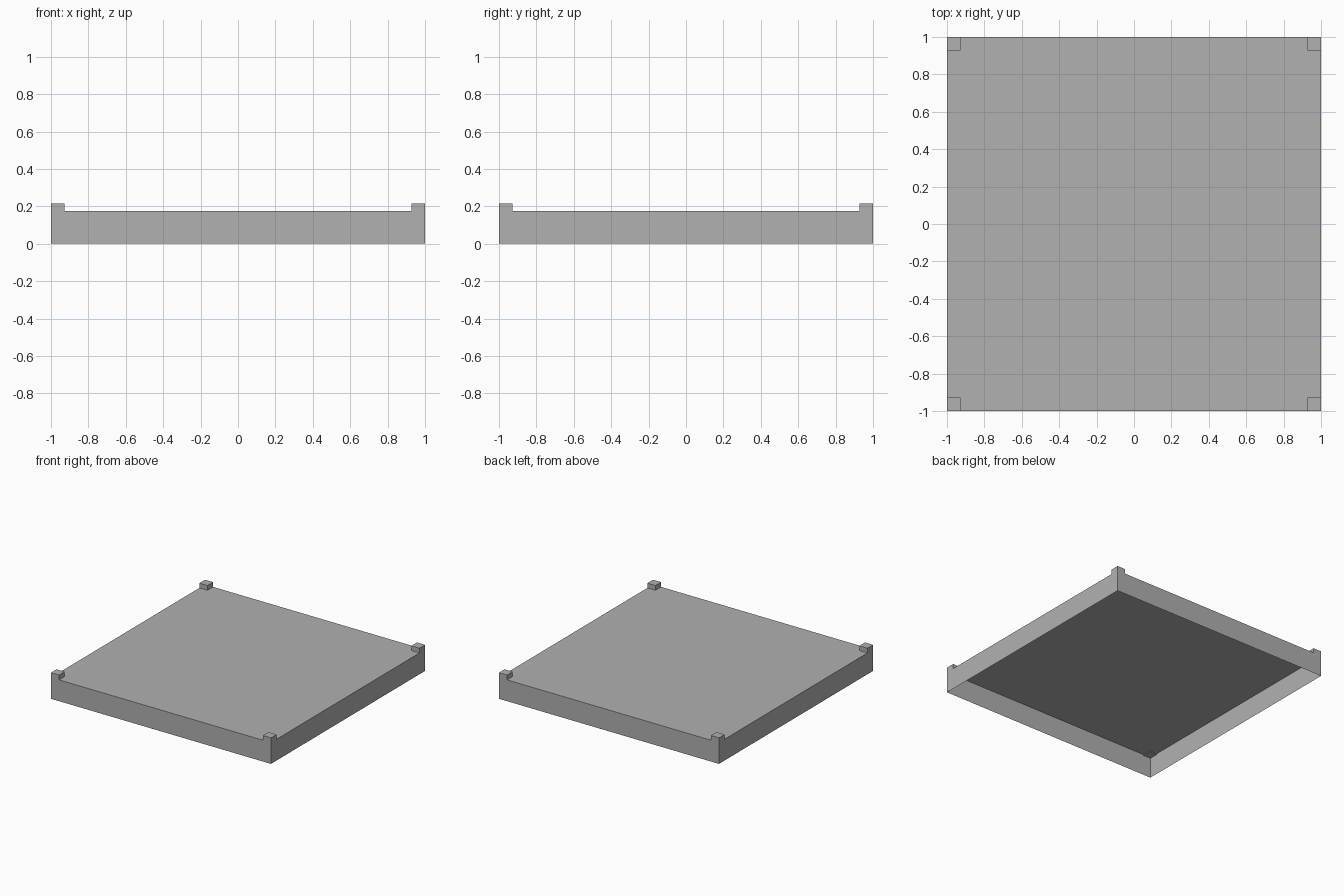
import bpy, bmesh
from mathutils import Matrix, Vector

if "Cube" in bpy.data.objects:
    bpy.data.objects.remove(bpy.data.objects["Cube"])

TOP = 0.175        # height of the flat deck
POST_BASE = 0.168  # blocks sink slightly into the deck
POST_TOP = 0.214   # height of the corner blocks
POST = 0.073       # width of the corner blocks

grey = bpy.data.materials.new("mid_grey")
grey.diffuse_color = (0.44, 0.44, 0.44, 1)
grey.use_nodes = True
grey.node_tree.nodes["Principled BSDF"].inputs["Base Color"].default_value = grey.diffuse_color


def box(name, center, size, open_bottom=False):
    """Box, optionally thin-walled with no bottom face."""
    bm = bmesh.new()
    mat = Matrix.Translation(Vector(center)) @ Matrix.Diagonal((*size, 1))
    bmesh.ops.create_cube(bm, size=1, matrix=mat)
    bm.normal_update()
    if open_bottom:
        bottom = [f for f in bm.faces if f.normal.z < -0.5]
        bmesh.ops.delete(bm, geom=bottom, context='FACES_ONLY')
    mesh = bpy.data.meshes.new(name)
    bm.to_mesh(mesh)
    bm.free()
    mesh.materials.append(grey)
    obj = bpy.data.objects.new(name, mesh)
    bpy.context.collection.objects.link(obj)
    return obj


# Hollow square slab, open underneath
box("slab", (0, 0, TOP / 2), (2, 2, TOP), open_bottom=True)

# Small raised block on each corner
c = 1 - POST / 2
for y, side in ((-1, "front"), (1, "back")):
    for x, hand in ((-1, "left"), (1, "right")):
        box(f"corner_block_{side}_{hand}",
            (x * c, y * c, (POST_BASE + POST_TOP) / 2),
            (POST, POST, POST_TOP - POST_BASE))
